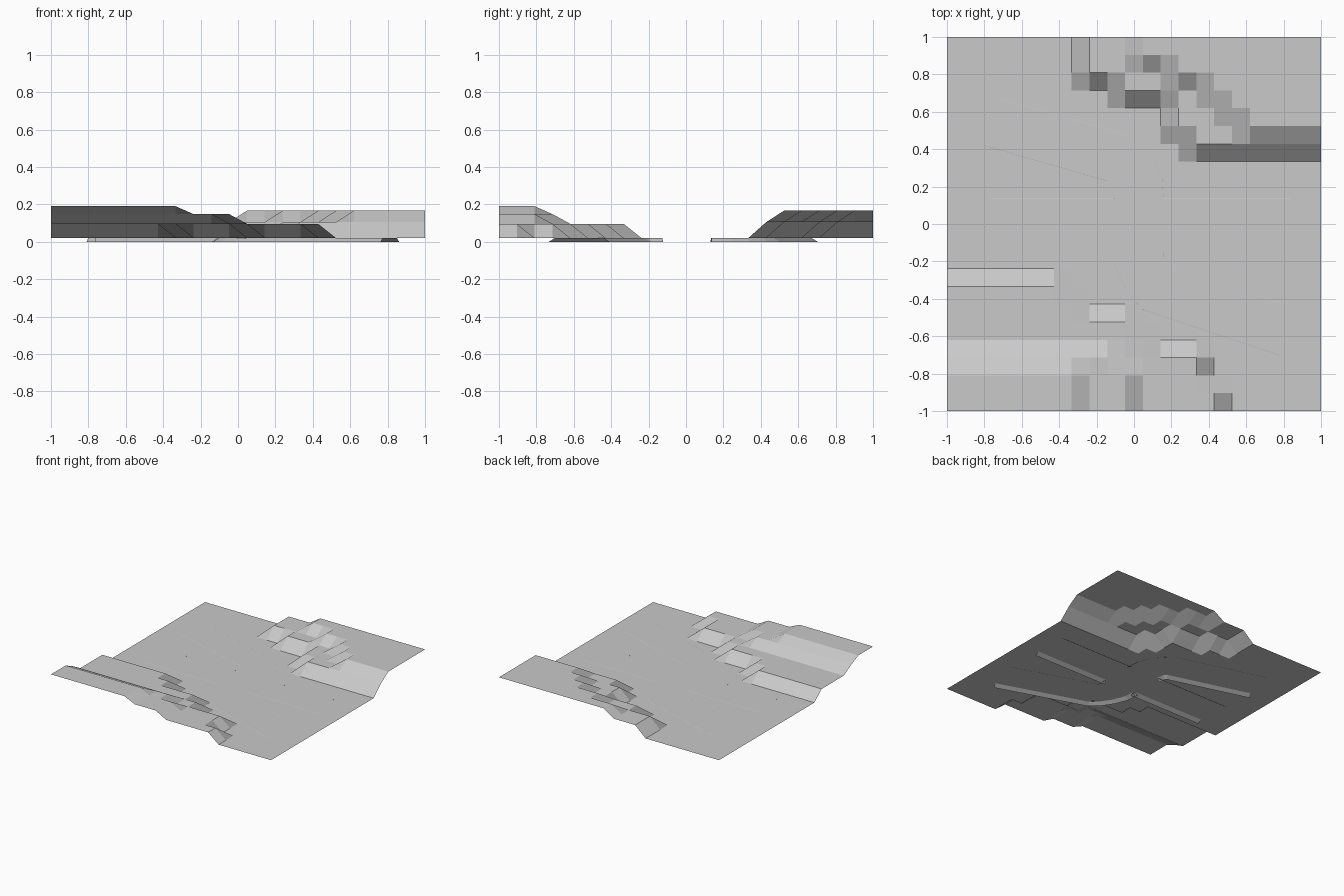
import bpy, bmesh
from mathutils import Vector

if "Cube" in bpy.data.objects:
    bpy.data.objects.remove(bpy.data.objects["Cube"])

grey = bpy.data.materials.new("plain grey")
grey.diffuse_color = (0.588, 0.588, 0.588, 1)
grey.use_nodes = True
grey.node_tree.nodes["Principled BSDF"].inputs["Base Color"].default_value = grey.diffuse_color

N = 21            # tiles per side
BASE = 0.02       # valley floor height


def finish(name, bm):
    """Turn faces upward and make an object."""
    bm.normal_update()
    for f in bm.faces:
        if f.normal.z < 0:
            f.normal_flip()
    me = bpy.data.meshes.new(name)
    bm.to_mesh(me)
    bm.free()
    me.materials.append(grey)
    ob = bpy.data.objects.new(name, me)
    bpy.context.collection.objects.link(ob)
    return ob


# Terraces: column -> first raised row (back) or last raised row (front)
def back_edge(steps, i):
    """Row where the back terrace starts; steps are (first column, row)."""
    row = 99
    for col, r in steps:
        if i >= col:
            row = r
    return row


def front_edge(steps, i):
    """Row where the front terrace ends; steps are (last column, row)."""
    for col, r in steps:
        if i <= col:
            return r
    return -1


BACK = [(0.105, [(8, 19), (10, 18), (13, 16), (14, 15)]),
        (0.166, [(11, 20), (13, 19), (15, 18), (16, 17), (17, 16)])]
FRONT = [(0.096, [(6, 7), (7, 6), (10, 5), (11, 4), (14, 3), (15, 1)]),
         (0.148, [(9, 3), (10, 2)]),
         (0.19, [(7, 2)])]


def height(i, j):
    z = BASE
    for level, steps in BACK:
        if j >= back_edge(steps, i):
            z = level
    for level, steps in FRONT:
        if j <= front_edge(steps, i):
            z = level
    return z


# Terrain sheet
bm = bmesh.new()
grid = [[bm.verts.new((-1 + 2 * i / N, -1 + 2 * j / N, height(i, j)))
         for j in range(N + 1)] for i in range(N + 1)]
for i in range(N):
    for j in range(N):
        bm.faces.new((grid[i][j], grid[i + 1][j], grid[i + 1][j + 1], grid[i][j + 1]))
finish("terrain", bm)


# Road embankments: ribbons sloping outward from the road edge to z = 0
def embankment(name, path, side):
    """side = 1 slopes to the left of travel, -1 to the right."""
    pts = [Vector(p) for p in path]
    bm = bmesh.new()
    rows = []
    for k, p in enumerate(pts):
        d = (pts[min(k + 1, len(pts) - 1)] - pts[max(k - 1, 0)]).normalized()
        foot = p + Vector((-d.y, d.x)) * 0.035 * side
        rows.append((bm.verts.new((p.x, p.y, BASE + 0.0006)),
                     bm.verts.new((foot.x, foot.y, 0))))
    for a, b in zip(rows, rows[1:]):
        bm.faces.new((a[0], b[0], b[1], a[1]))
    finish(name, bm)


# Curving road
embankment("curve_road_back_outer",
           [(-.72, .67), (-.02, .47), (.06, .41), (.12, .33), (.15, .24), (.157, .135)], 1)
embankment("curve_road_back_inner",
           [(-.8, .42), (-.14, .23), (-.115, .205), (-.105, .135)], -1)
embankment("curve_road_front_outer",
           [(-.105, -.125), (-.1, -.22), (-.06, -.32), (0, -.41), (.055, -.46), (.775, -.70)], -1)
embankment("curve_road_front_inner",
           [(.157, -.125), (.16, -.2), (.19, -.225), (.85, -.445)], 1)

# Straight crossing road
for tag, x0, x1 in (("left", -.765, -.105), ("right", .157, .834)):
    embankment("cross_road_back_" + tag, [(x0, .137), (x1, .137)], 1)
    embankment("cross_road_front_" + tag, [(x0, -.125), (x1, -.125)], -1)
